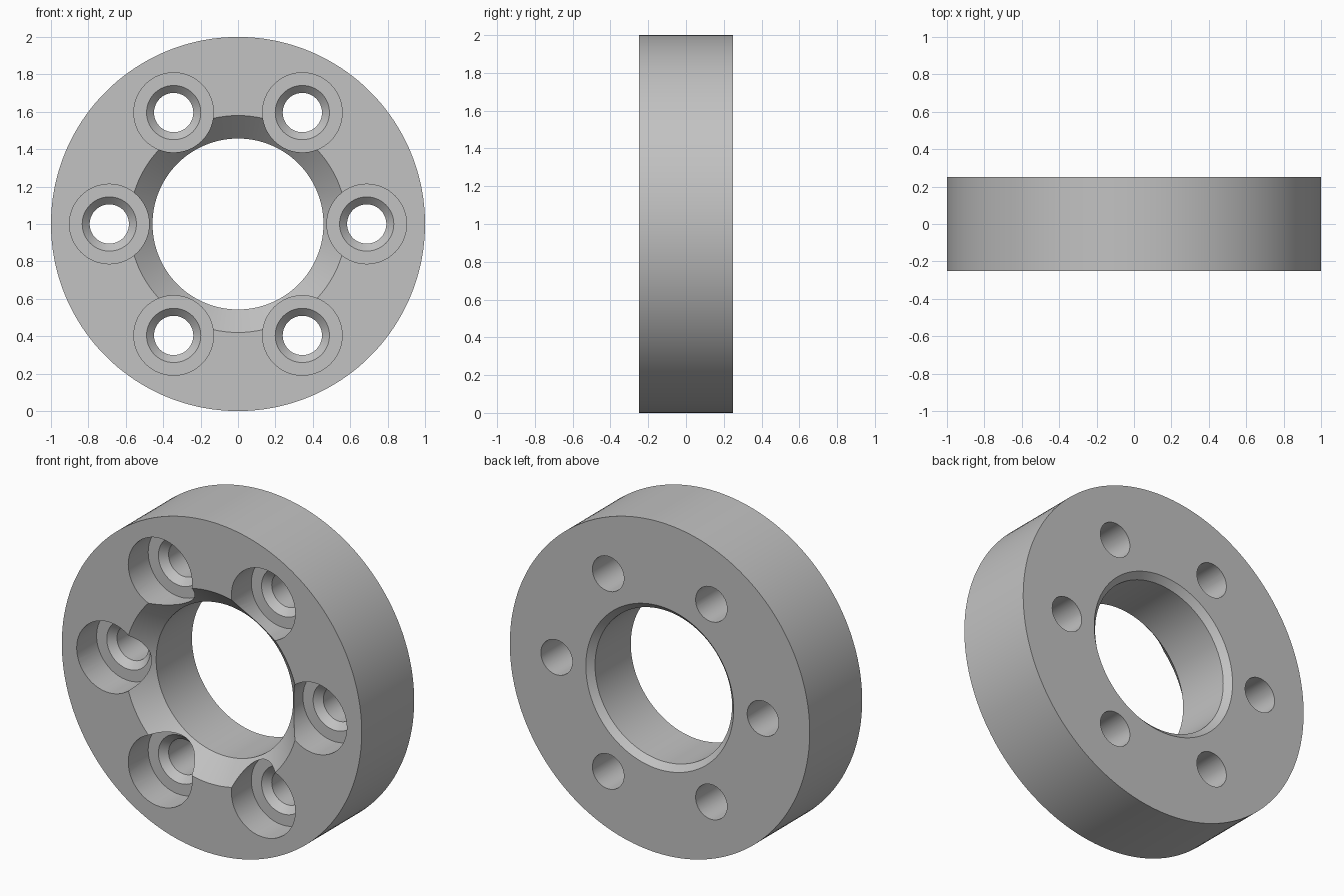
import bpy, bmesh, math
from mathutils import Vector

cube = bpy.data.objects.get("Cube")
if cube:
    bpy.data.objects.remove(cube, do_unlink=True)

grey = bpy.data.materials.new("light_grey_metal")
grey.use_nodes = True
colour = (0.54, 0.54, 0.54, 1)
grey.diffuse_color = colour
grey.node_tree.nodes["Principled BSDF"].inputs["Base Color"].default_value = colour


def lathe(bm, profile, centre, steps, closed):
    """Turn (radius, y) points about a y-parallel axis; open profiles get end caps."""
    rings = []
    for r, y in profile:
        angles = [2 * math.pi * i / steps for i in range(steps)]
        rings.append([bm.verts.new(centre + Vector((r * math.cos(a), y, r * math.sin(a))))
                      for a in angles])
    pairs = list(zip(rings, rings[1:]))
    if closed:
        pairs.append((rings[-1], rings[0]))
    else:
        bm.faces.new(rings[0])
        bm.faces.new(rings[-1])
    for a, b in pairs:
        for i in range(steps):
            j = (i + 1) % steps
            bm.faces.new((a[i], a[j], b[j], b[i]))


def make_object(name, bm):
    bmesh.ops.recalc_face_normals(bm, faces=bm.faces)
    mesh = bpy.data.meshes.new(name)
    bm.to_mesh(mesh)
    bm.free()
    mesh.materials.append(grey)
    obj = bpy.data.objects.new(name, mesh)
    bpy.context.collection.objects.link(obj)
    return obj


HALF = 0.25
middle = Vector((0, 0, 1))

# Ring body with a wide front chamfer and a small rear chamfer on the bore
bm = bmesh.new()
lathe(bm, [(1, -HALF), (1, HALF), (0.493, HALF), (0.457, HALF - 0.036),
           (0.457, -HALF + 0.123), (0.58, -HALF)], middle, 180, True)
ring = make_object("spacer_ring", bm)

# Six stepped bolt holes: counterbore, countersink, through hole
floor = -HALF + 0.19
hole = [(0.213, -HALF - 0.1), (0.213, floor), (0.145, floor),
        (0.105, floor + 0.04), (0.105, HALF + 0.1)]
bm = bmesh.new()
for k in range(6):
    a = k * math.pi / 3
    lathe(bm, hole, middle + 0.688 * Vector((math.cos(a), 0, math.sin(a))), 64, False)
cutter = make_object("bolt_hole_cutter", bm)
cutter.hide_render = True

cut = ring.modifiers.new("bolt_holes", 'BOOLEAN')
cut.operation = 'DIFFERENCE'
cut.solver = 'EXACT'
cut.object = cutter

# Apply the cut, drop the helper and shade
bpy.ops.object.select_all(action='DESELECT')
ring.select_set(True)
bpy.context.view_layer.objects.active = ring
bpy.ops.object.modifier_apply(modifier=cut.name)
bpy.data.objects.remove(cutter, do_unlink=True)
bpy.ops.object.shade_smooth_by_angle(angle=math.radians(30))
